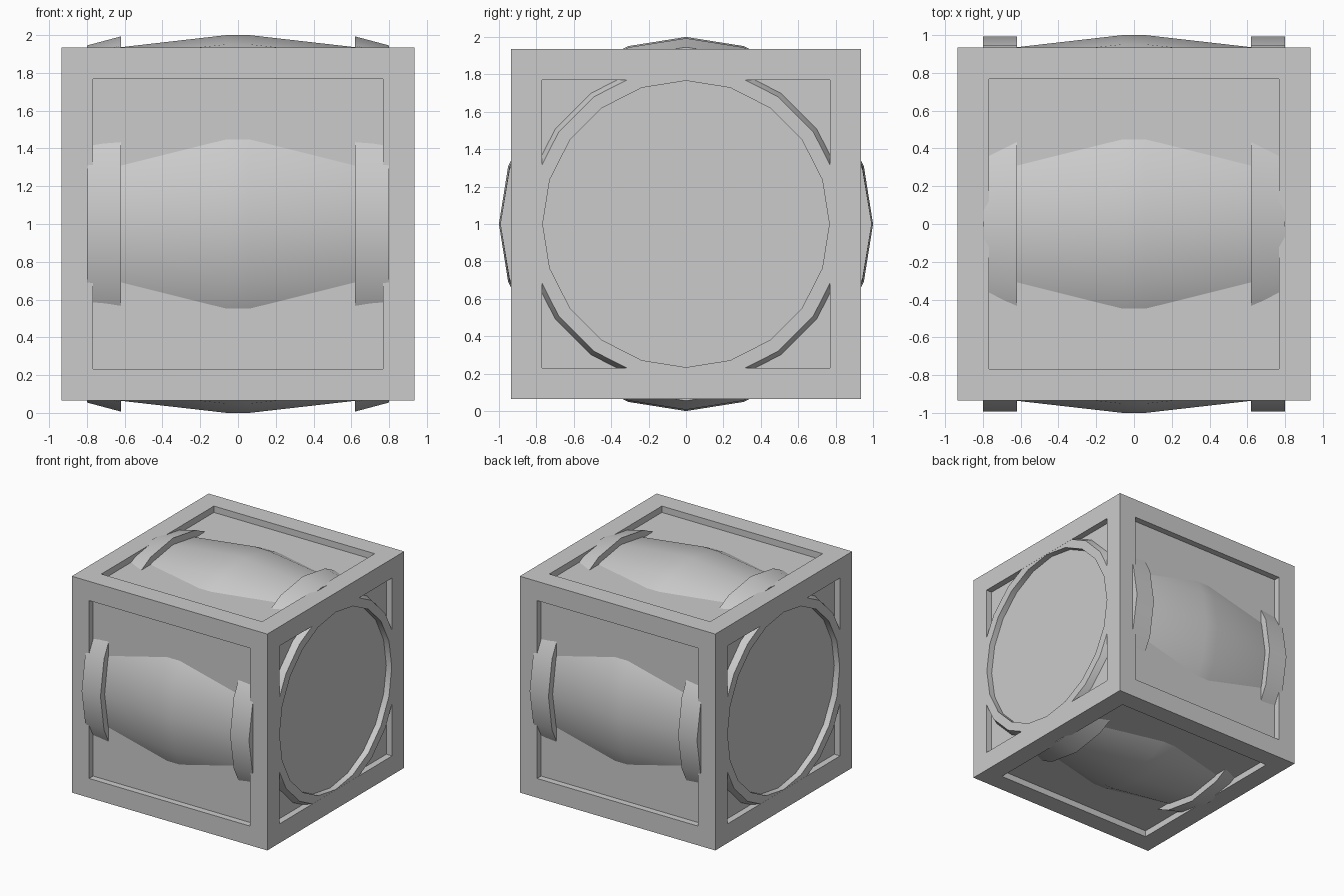
import bpy, bmesh, math

if "Cube" in bpy.data.objects:
    bpy.data.objects.remove(bpy.data.objects["Cube"])

SIDES = 20
CZ = 1.0


def finish(bm, name):
    bmesh.ops.recalc_face_normals(bm, faces=bm.faces[:])
    me = bpy.data.meshes.new(name)
    bm.to_mesh(me)
    bm.free()
    ob = bpy.data.objects.new(name, me)
    bpy.context.collection.objects.link(ob)
    ob.location.z = CZ
    return ob


def loft(name, rings, closed=False):
    """Skin rings (x, y radius, z radius) along the x axis."""
    bm = bmesh.new()
    loops = []
    for x, ry, rz in rings:
        loops.append([bm.verts.new((x, ry * math.cos(a), rz * math.sin(a)))
                      for a in (2 * math.pi * i / SIDES for i in range(SIDES))])
    pairs = list(zip(loops, loops[1:]))
    if closed:
        pairs.append((loops[-1], loops[0]))
    for a, b in pairs:
        for i in range(SIDES):
            j = (i + 1) % SIDES
            bm.faces.new((a[i], a[j], b[j], b[i]))
    if not closed:
        bm.faces.new(loops[0])
        bm.faces.new(loops[-1])
    ob = finish(bm, name)
    bpy.context.view_layer.objects.active = ob
    ob.select_set(True)
    bpy.ops.object.shade_smooth_by_angle(angle=math.radians(30))
    ob.select_set(False)
    return ob


# Crate: cube with a recessed square panel on every side
bm = bmesh.new()
bmesh.ops.create_cube(bm, size=1.87)
panels = bm.faces[:]
bmesh.ops.inset_individual(bm, faces=panels, thickness=0.235)
for f in bmesh.ops.extrude_discrete_faces(bm, faces=panels)["faces"]:
    f.normal_update()
    n = f.normal.copy()
    rim = list(f.edges)
    for v in f.verts:
        v.co -= n * 0.055
bmesh.ops.remove_doubles(bm, verts=bm.verts[:], dist=0.0001)
# walls between the panel openings and the lowered panels
open_edges = [e for e in bm.edges if e.is_boundary]
if open_edges:
    bmesh.ops.bridge_loops(bm, edges=open_edges)
finish(bm, "crate")

# Barrel: bulging body with raised rims and sunken heads
half = [(0.06, 1.0), (0.62, 0.936), (0.80, 0.90), (0.934, 0.84),
        (0.934, 0.766), (0.882, 0.766)]
profile = [(-x, r, r) for x, r in reversed(half)] + [(x, r, r) for x, r in half]
loft("barrel", profile)

# Hoops around both ends of the barrel
for side, label in ((-1, "left"), (1, "right")):
    loft(label + "_hoop", [(side * 0.62, 0.93, 0.93), (side * 0.62, 0.993, 0.993),
                           (side * 0.80, 0.993, 0.945), (side * 0.80, 0.89, 0.89)],
         closed=True)
